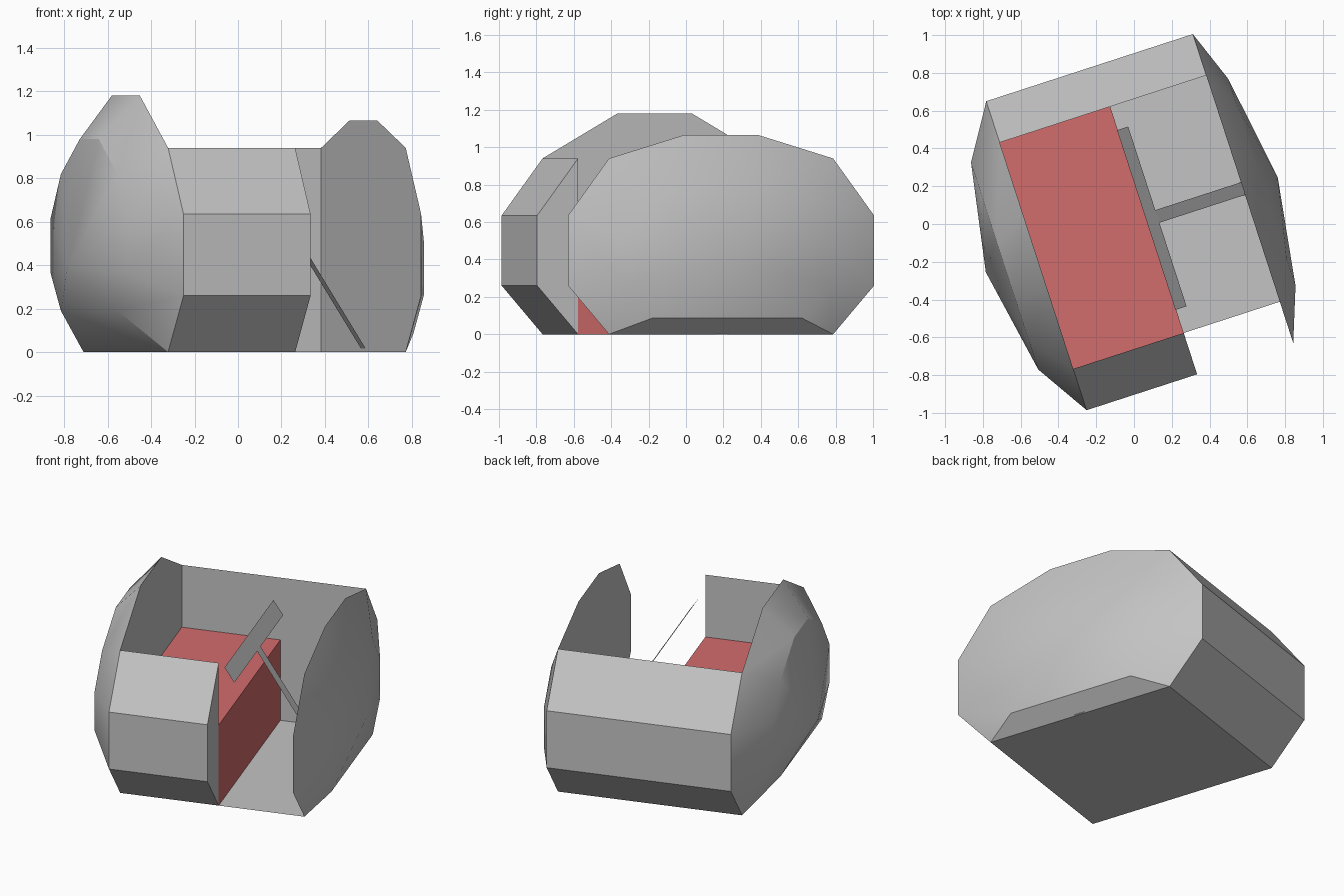
import bpy, bmesh, math
from mathutils import Matrix, Vector

cube = bpy.data.objects.get("Cube")
if cube:
    bpy.data.objects.remove(cube, do_unlink=True)

TURN = Matrix.Rotation(math.radians(18), 4, 'Z')   # whole pod is turned on the ground
LEFT, RIGHT, SPLIT = -0.543, 0.607, 0.072          # side wall planes and seat edge
INNER, OUTER = 0.63, 0.86                          # half lengths of the hull
LOW, HIGH, TOP = 0.26, 0.635, 0.94                 # hull levels


def material(name, color):
    m = bpy.data.materials.new(name)
    m.use_nodes = True
    m.diffuse_color = (*color, 1)
    m.node_tree.nodes["Principled BSDF"].inputs["Base Color"].default_value = (*color, 1)
    return m


grey = material("hull grey", (0.55, 0.55, 0.55))
red = material("seat red", (0.65, 0.15, 0.15))


def finish(name, bm, mat):
    bm.transform(TURN)
    mesh = bpy.data.meshes.new(name)
    bm.to_mesh(mesh)
    bm.free()
    mesh.materials.append(mat)
    obj = bpy.data.objects.new(name, mesh)
    bpy.context.collection.objects.link(obj)
    return obj


def sweep(name, path, move, mat, solid=False):
    """Extrude a path of points along a vector, with end faces if solid."""
    bm = bmesh.new()
    a = [bm.verts.new(p) for p in path]
    b = [bm.verts.new(Vector(p) + Vector(move)) for p in path]
    n = len(path)
    for i in range(n if solid else n - 1):
        j = (i + 1) % n
        bm.faces.new((a[i], a[j], b[j], b[i]))
    if solid:
        bm.faces.new(a[::-1])
        bm.faces.new(b)
        bmesh.ops.recalc_face_normals(bm, faces=bm.faces)
    return finish(name, bm, mat)


def end_block(name, side, x_end):
    """Bevelled hull block at the front or the back."""
    path = [(LEFT, side * y, z) for y, z in
            ((INNER, 0), (OUTER, LOW), (OUTER, HIGH), (INNER, TOP))]
    sweep(name, path, (x_end - LEFT, 0, 0), grey, solid=True)


def side_dome(name, x, ring_x, tip_x, peak, ring_z):
    """Side wall: flat inside, domed outside through a smaller ring to a tip."""
    half = [(INNER, 0), (OUTER, LOW), (OUTER, HIGH), (INNER, TOP), (0.21, peak)]
    outline = half + [(-y, z) for y, z in reversed(half)]
    bm = bmesh.new()
    rim = [bm.verts.new((x, y, z)) for y, z in outline]
    ring = [bm.verts.new((ring_x, y * 0.67, ring_z + (z - ring_z) * 0.67))
            for y, z in outline]
    tip = bm.verts.new((tip_x, 0, 0.39))
    bm.faces.new(rim)
    n = len(rim)
    for i in range(n):
        j = (i + 1) % n
        bm.faces.new((rim[i], rim[j], ring[j], ring[i]))
        bm.faces.new((ring[i], ring[j], tip))
    bmesh.ops.recalc_face_normals(bm, faces=bm.faces)
    for f in bm.faces:
        f.smooth = True
    for e in bm.edges:
        e.smooth = e.calc_face_angle(0) < math.radians(30)
    finish(name, bm, grey)


# Hull
end_block("back_wall", 1, RIGHT)
end_block("front_wall", -1, SPLIT)
side_dome("left_hand_dome", LEFT, -0.72, -0.825, 1.18, 0.575)
side_dome("right_hand_dome", RIGHT, 0.712, 0.80, 1.065, 0.26)
sweep("floor", [(LEFT, -INNER, 0), (RIGHT, -INNER, 0)], (0, 2 * INNER, 0), grey)

# Bench seat
sweep("seat", [(SPLIT, -INNER, 0), (SPLIT, -INNER, 0.53), (LEFT, -INNER, 0.53)],
      (0, 2 * INNER, 0), red)

# Control panel on a slanted flat support
sweep("control_panel", [(0.068, -0.5, 0.85), (0.13, -0.5, 0.76)], (0, 1, 0), grey)
sweep("panel_support", [(0.13, -0.035, 0.76), (0.617, -0.035, 0)], (0, 0.07, 0), grey)
